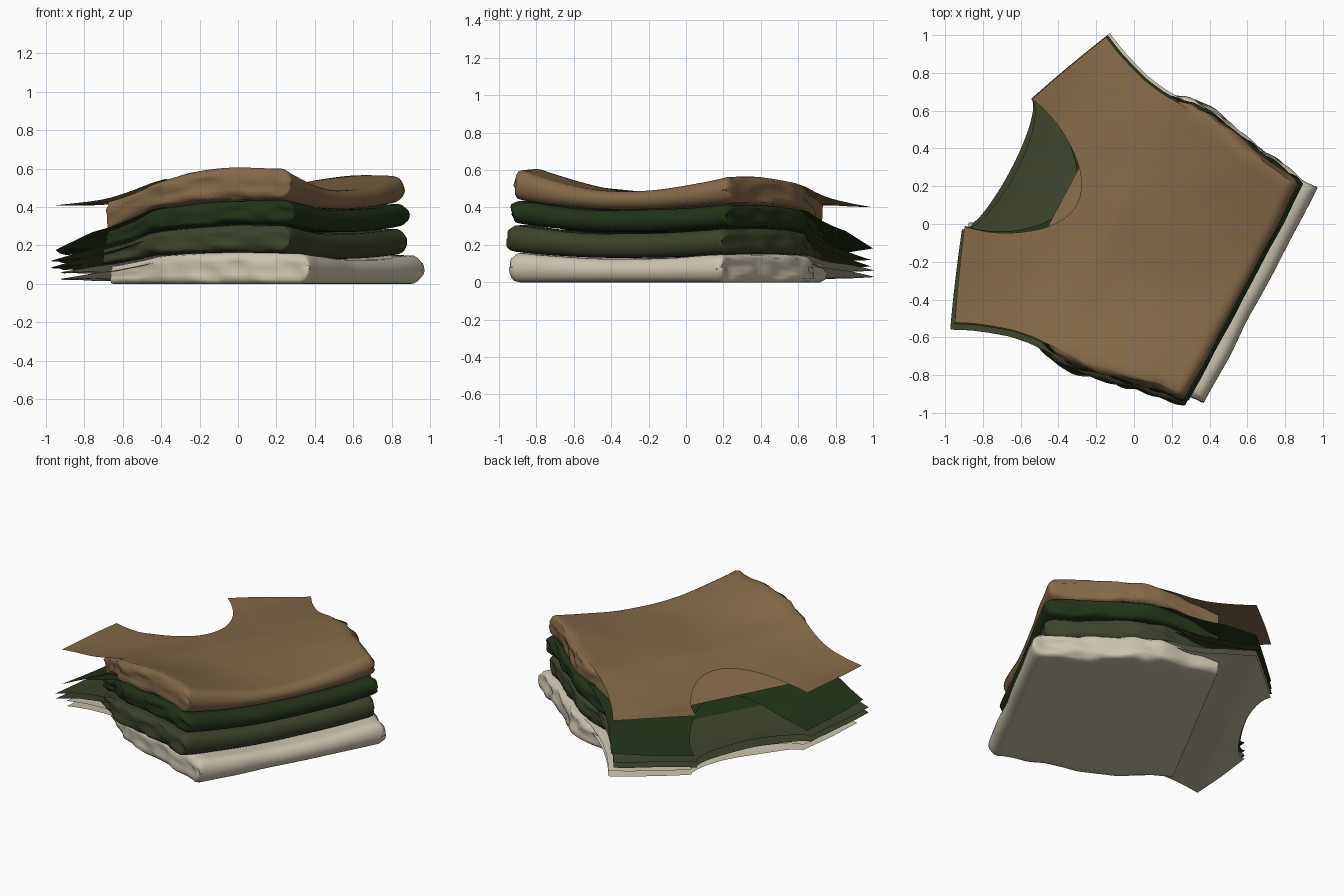
import bpy, bmesh, math
from mathutils import Vector, noise

if "Cube" in bpy.data.objects:
    bpy.data.objects.remove(bpy.data.objects["Cube"])

UX, VX = Vector((0.884, -0.468)), Vector((0.468, 0.884))   # u: neck to hem, v: across


def lerp_table(table, x):
    if x <= table[0][0]:
        return table[0][1]
    for (a, p), (b, q) in zip(table, table[1:]):
        if x <= b:
            return p + (q - p) * (x - a) / (b - a)
    return table[-1][1]


def smooth(a, b, x):
    t = min(1, max(0, (x - a) / (b - a)))
    return t * t * (3 - 2 * t)


SHEET_W = [(-.79, .93), (-.597, .855), (-.5, .81), (-.4, .775), (-.3, .745), (-.2, .73),
           (-.1, .725), (.02, .725)]
BODY_W = [(-.45, .67), (-.2, .72), (-.03, .765), (.1, .765), (.4, .70), (.67, .66)]
STATIONS = (-.8, -.6, -.42, -.1, .67)


class Garment:
    def __init__(self, name, color, off, hem, top, bot, bumps, necks, stretch, seed):
        self.off, self.hem, self.seed, self.bumps = Vector(off), hem, seed, bumps
        self.stretch = stretch      # extra width on the -v side
        self.tops = list(zip(STATIONS, top))
        self.bots = list(zip(STATIONS[2:], bot))
        self.bm = bmesh.new()
        self.body()
        bmesh.ops.remove_doubles(self.bm, verts=self.bm.verts, dist=.0035)
        for i, depth in enumerate(necks):
            self.sheet(depth, -.035 * i)
        bmesh.ops.recalc_face_normals(self.bm, faces=self.bm.faces)
        me = bpy.data.meshes.new(name)
        self.bm.to_mesh(me)
        self.bm.free()
        ob = bpy.data.objects.new(name, me)
        bpy.context.collection.objects.link(ob)
        mat = bpy.data.materials.new(name + "_cloth")
        mat.diffuse_color = (*color, 1)
        mat.use_nodes = True
        mat.node_tree.nodes["Principled BSDF"].inputs["Base Color"].default_value = mat.diffuse_color
        me.materials.append(mat)
        for p in me.polygons:
            p.use_smooth = True

    def vert(self, u, v, z):
        if v < 0:
            v *= self.stretch
        p = UX * u + VX * v + self.off
        return self.bm.verts.new((p.x, p.y, max(0, z)))

    def wob(self, u, v, f=3.0):
        return noise.noise(Vector((u * f, v * f, self.seed)))

    def bump(self, u, v):
        k = .13 if v < 0 else .085
        return k * (v / .67) ** 2 * smooth(-.4, .45, u)

    def top(self, u, v):
        return lerp_table(self.tops, u) + self.bumps[0] * self.bump(u, v) + .01 * self.wob(u, v)

    def bottom(self, u, v):
        return lerp_table(self.bots, u) + self.bumps[1] * self.bump(u, v)

    def skin(self, rows, keep=lambda i, j: True):
        for i in range(len(rows) - 1):
            for j in range(len(rows[i]) - 1):
                if keep(i, j):
                    self.bm.faces.new((rows[i][j], rows[i][j + 1], rows[i + 1][j + 1], rows[i + 1][j]))

    # folded body: bottom panel, puffy sides, rounded hem fold, top panel
    def body(self):
        r, n, na = .06, 24, 8
        us = [-.40 + (self.hem - r + .40) * i / 36 for i in range(37)]
        us += [self.hem - r + r * math.sin(math.pi / 2 * k / 6) for k in range(1, 7)]
        rows = []
        for u in us:
            e = math.sqrt(max(.0001, 1 - (max(0, u - self.hem + r) / r) ** 2))
            w = lerp_table(BODY_W, u)
            wi = w - .05
            path = [(wi * (-1 + 2 * j / n), 0.0, 0.0) for j in range(n + 1)]
            arc = [math.pi * k / na for k in range(1, na)]
            path += [(wi, a, .05) for a in arc]
            path += [(wi * (1 - 2 * j / n), math.pi, 0.0) for j in range(n + 1)]
            path += [(-wi, a, -.05) for a in reversed(arc)]
            row = []
            for v, a, rad in path:
                t, b = self.top(u, v), self.bottom(u, v)
                mid, half = (t + b) / 2, (t - b) / 2 * e
                # crumpled double-layer crease along the open sides
                crease = (.6 + .4 * abs(math.cos(a))) if rad else 1
                crumple = .028 * self.wob(u, a * .3 + v, 7) if rad else 0
                bulge = rad * math.sin(a) * crease * (.6 + .4 * e)
                ripple = .012 * self.wob(1, v, 4) * smooth(.4, self.hem, u)
                row.append(self.vert(u + ripple, v + bulge + crumple, mid - half * math.cos(a)))
            row.append(row[0])
            rows.append(row)
        a0, a1 = n + na, 2 * n + na
        self.skin(rows, lambda i, j: us[i] > -.08 or not a0 <= j < a1)

    # flat shoulder sheet with neckline and armholes
    def sheet(self, depth, dz):
        c = .41
        ts = [-1 + (1 - c) * k / 8 for k in range(8)]
        ts += [c * math.sin(math.pi * (k / 24 - .5)) for k in range(25)]
        ts += [c + (1 - c) * k / 8 for k in range(1, 9)]
        cols = []
        for t in ts:
            if abs(t) >= c:
                u0 = -.79 + .193 * (abs(t) - c) / (1 - c)
            else:
                u0 = -.79 + (depth + .79) * math.sqrt(max(0, 1 - (t / c) ** 2))
            col = []
            for k in range(17):
                u = u0 + (-.02 - u0) * k / 16
                v = t * lerp_table(SHEET_W, u)
                z = self.top(u, v) + .003 + dz
                col.append(self.vert(u, v, z))
            cols.append(col)
        self.skin(cols)


# stack from the bottom up
Garment("white_shirt", (.60, .55, .42), (.0, -.025), .76,
        (.05, .055, .09, .13, .125), (0, 0, 0), (.3, 0), (-.66, -.70), 1.0, 1)
Garment("olive_shirt", (.045, .055, .022), (-.025, -.045), .69,
        (.10, .12, .175, .25, .26), (.10, .135, .13), (.4, .3), (-.68, -.71), 1.05, 5)
Garment("dark_green_shirt", (.016, .032, .008), (-.012, -.035), .69,
        (.14, .17, .265, .365, .385), (.18, .26, .27), (.45, .4), (-.36,), 1.025, 9)
Garment("brown_shirt", (.23, .14, .065), (-.02, -.045), .67,
        (.405, .405, .43, .475, .49), (.28, .375, .39), (1, .45), (-.32,), 1.0, 13)
